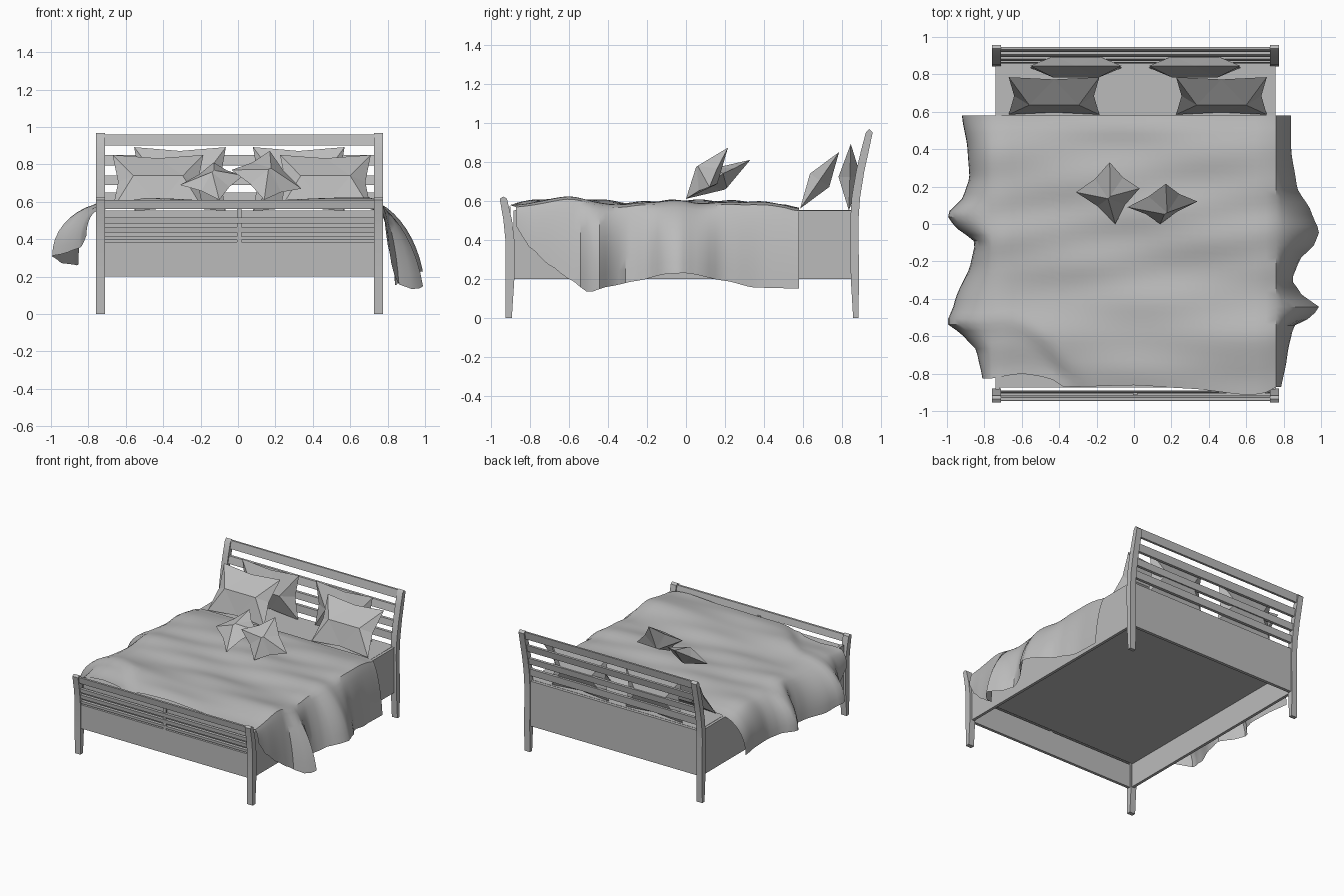
import bpy, bmesh, math
from mathutils import Vector

if "Cube" in bpy.data.objects:
    bpy.data.objects.remove(bpy.data.objects["Cube"], do_unlink=True)

GREY = bpy.data.materials.new("plain grey")
GREY.use_nodes = True
COL = (0.5, 0.5, 0.5, 1)
GREY.diffuse_color = COL
GREY.node_tree.nodes["Principled BSDF"].inputs["Base Color"].default_value = COL
CX = 0.0075          # centre line of the frame


def make(name, verts, faces, smooth=None):
    me = bpy.data.meshes.new(name)
    me.from_pydata(verts, [], faces)
    bm = bmesh.new()
    bm.from_mesh(me)
    bmesh.ops.recalc_face_normals(bm, faces=bm.faces)
    bm.to_mesh(me)
    bm.free()
    me.materials.append(GREY)
    ob = bpy.data.objects.new(name, me)
    bpy.context.collection.objects.link(ob)
    if smooth:
        bpy.ops.object.select_all(action='DESELECT')
        ob.select_set(True)
        bpy.context.view_layer.objects.active = ob
        bpy.ops.object.shade_smooth_by_angle(angle=math.radians(smooth))
    return ob


def prism(name, profile, x0, x1, smooth=None):
    """Extrude a (y, z) profile from x0 to x1."""
    n = len(profile)
    verts = [(x, y, z) for x in (x0, x1) for y, z in profile]
    faces = [tuple(range(n)), tuple(range(n, 2 * n))]
    faces += [(i, (i + 1) % n, n + (i + 1) % n, n + i) for i in range(n)]
    return make(name, verts, faces, smooth)


def box(name, x0, x1, y0, y1, z0, z1):
    return prism(name, [(y0, z0), (y1, z0), (y1, z1), (y0, z1)], x0, x1)


def curve(keys, t):
    """Eased interpolation through sorted (t, value) keys."""
    if t <= keys[0][0]:
        return keys[0][1]
    for (a, va), (b, vb) in zip(keys, keys[1:]):
        if t <= b:
            f = (t - a) / (b - a)
            f = 0.5 * f + 0.5 * f * f * (3 - 2 * f)
            return va + (vb - va) * f
    return keys[-1][1]


# --- Posts: tapered feet, tops leaning outward ---
HEAD_FRONT = [(0, .857), (.2, .845), (.5, .842), (.62, .85), (.75, .872), (.86, .898), (.95, .922)]
HEAD_BACK = [(0, .884), (.2, .887), (.5, .884), (.62, .893), (.75, .914), (.86, .938), (.95, .957)]
FOOT_IN = [(0, -.893), (.2, -.88), (.4, -.88), (.5, -.892), (.61, -.918)]
FOOT_OUT = [(0, -.925), (.2, -.926), (.4, -.926), (.5, -.936), (.61, -.955)]


def post(name, a, b, top, side):
    prof = [(y, z) for z, y in a]
    prof += [((a[-1][1] + b[-1][1]) / 2, top)]
    prof += [(y, z) for z, y in reversed(b)]
    x = CX + side * .743
    return prism(name, prof, x - .024, x + .024, 35)


for side, label in ((-1, "right"), (1, "left")):
    post("head_post_" + label, HEAD_FRONT, HEAD_BACK, .967, side)
    post("foot_post_" + label, FOOT_IN, FOOT_OUT, .622, side)
    x = CX + side * .737
    box("side_rail_" + label, x - .011, x + .011, -.885, .86, .2, .55)


# --- Slats that follow the lean of the posts ---
def slat(name, a, b, z0, z1, inset=.010):
    prof = [(curve(a, z0), z0), (curve(b, z0), z0), (curve(b, z1), z1), (curve(a, z1), z1)]
    s = inset if prof[0][0] < prof[1][0] else -inset
    prof = [(y + (s if i in (0, 3) else -s), z) for i, (y, z) in enumerate(prof)]
    return prism(name, prof, CX - .725, CX + .725)


for i, (z0, z1) in enumerate([(.595, .65), (.69, .74), (.795, .85), (.90, .96)]):
    slat("head_slat_%d" % i, HEAD_FRONT, HEAD_BACK, z0, z1)
for i, (z0, z1) in enumerate([(.395, .415), (.435, .465), (.485, .515), (.56, .61)]):
    slat("foot_slat_%d" % i, FOOT_IN, FOOT_OUT, z0, z1)
box("foot_slat_strut", CX - .012, CX + .012, -.915, -.9, .37, .57)
box("head_panel", CX - .725, CX + .725, .852, .876, .2, .55)
box("foot_panel", CX - .725, CX + .725, -.915, -.893, .2, .385)

# --- Mattress on a recessed base ---
box("mattress", CX - .728, CX + .728, -.875, .853, .385, .552)

# --- Duvet: a draped sheet, described by its edges along y and x ---
RIGHT_X = [(-.92, .78), (-.7, .82), (-.55, .85), (-.5, .94), (-.45, .995), (-.37, .89), (-.3, .845),
           (-.2, .88), (-.1, .97), (-.04, .99), (.06, .95), (.2, .87), (.4, .84), (.58, .84)]
RIGHT_Z = [(-.88, .48), (-.8, .36), (-.7, .27), (-.6, .2), (-.5, .13), (-.4, .16), (-.25, .19),
           (-.1, .225), (0, .23), (.2, .19), (.35, .155), (.58, .15)]
LEFT_X = [(-.83, -.81), (-.68, -.84), (-.6, -.91), (-.53, -1.0), (-.42, -.96), (-.2, -.87), (-.1, -.85),
          (0, -.97), (.05, -1.0), (.15, -.91), (.25, -.88), (.4, -.89), (.58, -.92)]
LEFT_Z = [(-.83, .42), (-.7, .36), (-.53, .31), (-.35, .27), (-.15, .26), (.05, .31), (.25, .29), (.58, .3)]
FRONT_Y = [(-.8, -.83), (-.6, -.80), (-.46, -.82), (-.37, -.872), (0, -.862), (.3, -.88), (.62, -.915),
           (.72, -.90), (.78, -.86)]
TOP_Z = [(-.92, .58), (-.75, .603), (-.6, .612), (-.45, .598), (-.3, .585), (0, .598), (.3, .592),
         (.5, .58), (.58, .562)]
NX, NH, NY = 28, 8, 44


def wrinkle(x, y):
    w = math.sin(13 * y + 3.2 * x + 1.1 * math.sin(3 * x)) * .007
    return w + math.sin(21 * y - 5 * x + 2 * math.sin(4 * y)) * .004


def duvet_point(i, v):
    xs = -.76 + 1.52 * min(max((i - NH) / NX, 0), 1)
    y = .58 + (curve(FRONT_Y, xs) - .58) * v
    z = curve(TOP_Z, y) + wrinkle(xs, y) * min(1, 8 * (1 - v) + .4, 8 * v + .2)
    # Ridge with a sunken corner at the right foot
    d = (xs + .40) * .75 + (y + .70) * .65
    if y < -.5 and d < 0:
        z -= .035 * min(1, -d / .07) * min(1, (-.5 - y) / .1)
    z = max(z, .562)
    h = (NH - i) if i < NH else (i - NH - NX)
    if h <= 0:
        # Slight roll-off before the edge
        z -= .014 * max(0, (abs(xs) - .68) / .08) ** 2
        return (xs, y, z)
    t = h / NH
    if i < NH:
        ox, oz = curve(LEFT_X, y), curve(LEFT_Z, y)
        px = xs + (ox - xs) * math.sin(t * math.pi / 2) ** .9
    else:
        ox, oz = curve(RIGHT_X, y), curve(RIGHT_Z, y)
        px = xs + (ox - xs) * (.55 * math.sin(t * math.pi / 2) + .45 * t)
    z -= .014
    drop = .35 * t + .65 * t ** 1.7
    return (px, y, z + (oz - z) * drop)


W = NX + 2 * NH + 1
dv = [duvet_point(i, j / NY) for j in range(NY + 1) for i in range(W)]
df = [(j * W + i, j * W + i + 1, (j + 1) * W + i + 1, (j + 1) * W + i)
      for j in range(NY) for i in range(W - 1)]
make("duvet", dv, df, 35)


# --- Pillows: pinched edges, faceted hip-shaped faces on both sides ---
def pillow(name, bl, br, tr, tl, thick, ridge, pinch=.06):
    c = [Vector(p) for p in (bl, br, tr, tl)]
    mid = sum(c, Vector()) / 4
    n = (c[1] - c[0]).cross(c[3] - c[0]).normalized() * thick
    edge = [(c[k] + c[(k + 1) % 4]) / 2 for k in range(4)]
    edge = [e + (mid - e) * pinch * 2 for e in edge]
    along = (edge[1] - edge[3]) / 2 * ridge
    verts = c + edge + [mid - along + n, mid + along + n, mid - along - n, mid + along - n]
    faces = []
    for a, b in ((8, 9), (10, 11)):
        faces += [(0, 4, a), (4, b, a), (4, 1, b), (1, 5, b), (5, 2, b),
                  (2, 6, b), (6, a, b), (6, 3, a), (3, 7, a), (7, 0, a)]
    return make(name, verts, faces)


for x0, label in ((-.67, "right"), (.225, "left")):
    x1 = x0 + .485
    pillow("front_pillow_" + label, (x0, .585, .56), (x1, .585, .56),
           (x1, .785, .85), (x0, .785, .85), .06, .62)
for x0, label in ((-.555, "right"), (.08, "left")):
    x1 = x0 + .49
    pillow("back_pillow_" + label, (x0, .835, .55), (x1, .835, .55),
           (x1, .845, .892), (x0, .845, .892), .058, .55)
pillow("cushion_right", (-.10, .0, .61), (.03, .19, .74), (-.13, .33, .81), (-.31, .17, .69), .06, .08)
pillow("cushion_left", (.14, .0, .61), (.34, .12, .67), (.17, .215, .872), (-.035, .09, .77), .07, .08)
